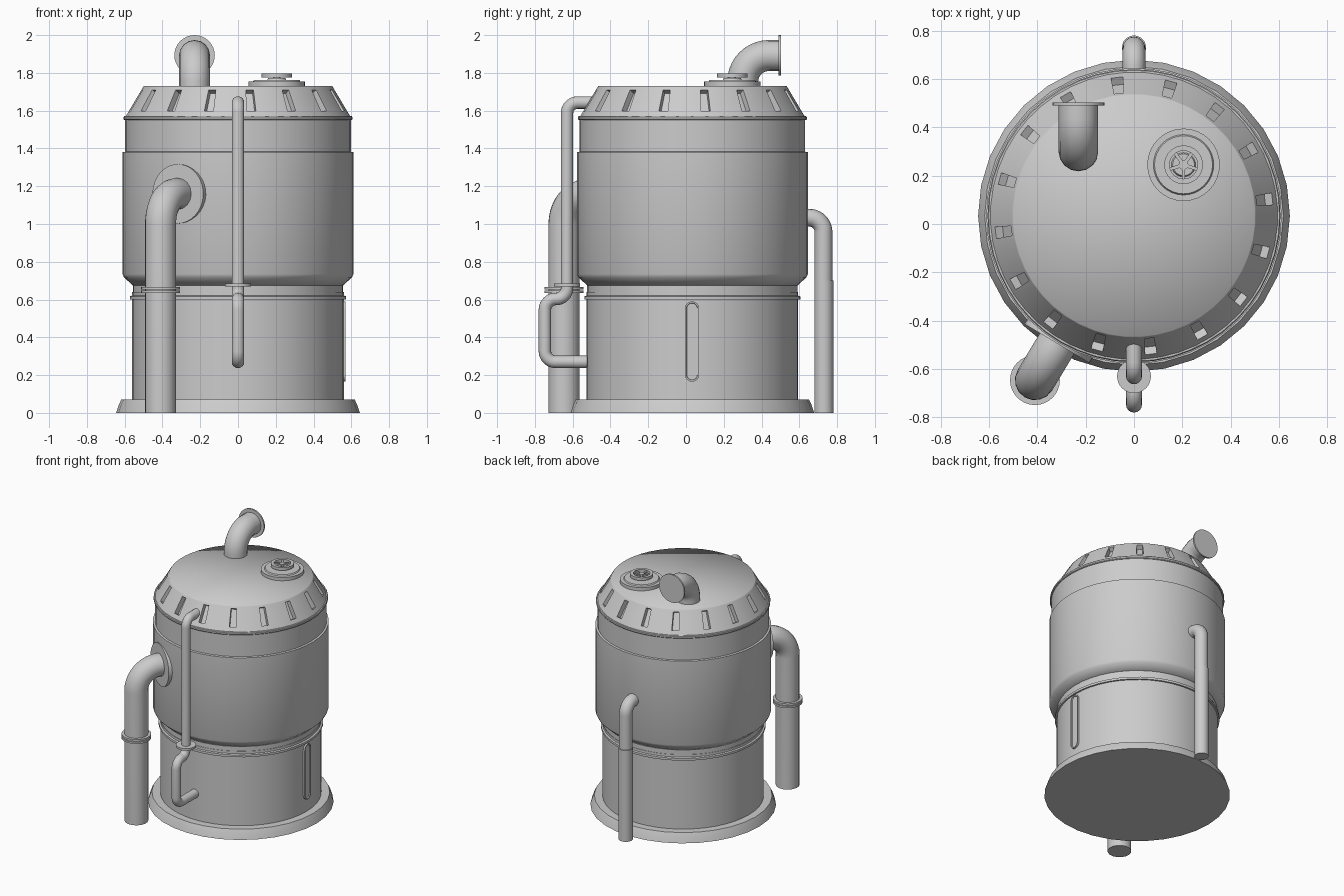
import bpy, bmesh, math
from mathutils import Vector, Matrix

if "Cube" in bpy.data.objects:
    bpy.data.objects.remove(bpy.data.objects["Cube"])

CY = 0.034          # y of the tank axis
SEG = 48            # sides of the tank
UP = Vector((0, 0, 1))


def finish(obj, angle=35):
    bpy.ops.object.select_all(action='DESELECT')
    obj.select_set(True)
    bpy.context.view_layer.objects.active = obj
    bpy.ops.object.shade_smooth_by_angle(angle=math.radians(angle))
    return obj


def to_object(name, bm, angle=35):
    bmesh.ops.recalc_face_normals(bm, faces=bm.faces[:])
    me = bpy.data.meshes.new(name)
    bm.to_mesh(me)
    bm.free()
    obj = bpy.data.objects.new(name, me)
    bpy.context.collection.objects.link(obj)
    return finish(obj, angle)


def lathe_bm(profile, seg=SEG, loc=(0, CY, 0), axis=UP, phase=0.0, closed=False):
    """Revolve (radius, height) points around an axis."""
    bm = bmesh.new()
    rings = []
    for r, h in profile:
        if r == 0:
            rings.append([bm.verts.new((0, 0, h))] * seg)
        else:
            rings.append([bm.verts.new((r * math.cos(phase + math.tau * i / seg),
                                        r * math.sin(phase + math.tau * i / seg), h))
                          for i in range(seg)])
    pairs = list(zip(rings, rings[1:]))
    if closed:
        pairs.append((rings[-1], rings[0]))
    for a, b in pairs:
        for i in range(seg):
            j = (i + 1) % seg
            bm.faces.new(list(dict.fromkeys((a[i], a[j], b[j], b[i]))))
    rot = UP.rotation_difference(Vector(axis)).to_matrix().to_4x4()
    bm.transform(Matrix.Translation(loc) @ rot)
    return bm


def lathe(name, profile, angle=35, **kw):
    return to_object(name, lathe_bm(profile, **kw), angle)


def disc(name, r, h0, h1, **kw):
    return lathe(name, [(0, h0), (r, h0), (r, h1), (0, h1)], **kw)


def pipe(name, points, radius, bend):
    """Round pipe along a path with right-angle corners rounded by bend."""
    pts = [Vector(p) for p in points]
    path = [pts[0]]
    for p0, p, p1 in zip(pts, pts[1:], pts[2:]):
        a, b = (p0 - p).normalized(), (p1 - p).normalized()
        c = p + bend * (a + b)
        for k in range(11):
            t = math.pi / 2 * k / 10
            path.append(c - bend * (b * math.cos(t) + a * math.sin(t)))
    path.append(pts[-1])
    cu = bpy.data.curves.new(name, 'CURVE')
    cu.dimensions = '3D'
    cu.bevel_depth = radius
    cu.bevel_resolution = 6
    cu.use_fill_caps = True
    sp = cu.splines.new('POLY')
    sp.points.add(len(path) - 1)
    for q, v in zip(sp.points, path):
        q.co = (*v, 1)
    obj = bpy.data.objects.new(name, cu)
    bpy.context.collection.objects.link(obj)
    bpy.ops.object.select_all(action='DESELECT')
    obj.select_set(True)
    bpy.context.view_layer.objects.active = obj
    bpy.ops.object.convert(target='MESH')
    return finish(bpy.context.view_layer.objects.active)


# Foot, skirt and tank
lathe("base_foot", [(0, 0), (0.645, 0), (0.63, 0.045), (0.618, 0.07), (0, 0.07)], seg=32)
lathe("lower_skirt", [(0, 0.05), (0.56, 0.05), (0.56, 0.64), (0, 0.64)])
lathe("skirt_band", [(0, 0.6), (0.572, 0.6), (0.572, 0.617), (0.557, 0.622),
                     (0.557, 0.69), (0, 0.69)])
lathe("tank_body", [(0, 0.675), (0.557, 0.675), (0.604, 0.718), (0.611, 0.735),
                    (0.611, 1.38), (0.597, 1.383), (0.597, 1.56), (0, 1.56)], angle=50)
lathe("lid_rim", [(0, 1.55), (0.602, 1.55), (0.606, 1.555), (0.606, 1.566),
                  (0.602, 1.571), (0, 1.571)])

# Sloped lid with sixteen recessed vents
def lid_r(z):
    return 0.595 - (z - 1.57) * 0.095 / 0.16

bm = lathe_bm([(0, 1.57)] + [(lid_r(z), z) for z in (1.57, 1.588, 1.722, 1.73)] + [(0, 1.73)],
              phase=math.radians(7) - math.pi / SEG)
bm.faces.ensure_lookup_table()
vents = [bm.faces[2 * SEG + i] for i in range(0, SEG, 3)]
bmesh.ops.recalc_face_normals(bm, faces=bm.faces[:])
bmesh.ops.inset_individual(bm, faces=vents, thickness=0.019)
deep = bmesh.ops.inset_individual(bm, faces=vents, thickness=0.002)
for f in vents:
    bmesh.ops.translate(bm, verts=f.verts[:], vec=-0.035 * f.normal)
to_object("vented_lid", bm, 62)

# Large feed pipe at front left, with wall plate and joint rings
out = Vector((-0.516, -0.856, 0)).normalized()
axis_pt = Vector((0, CY, 0))
foot = axis_pt + out * 0.794
wall = axis_pt + out * 0.56
pipe("feed_pipe", [wall + UP * 1.16, foot + UP * 1.16, foot], 0.083, 0.16)
disc("feed_wall_plate", 0.157, 0.55, 0.617, seg=32, loc=axis_pt + UP * 1.16, axis=out)
for i, z in enumerate((0.634, 0.653)):
    disc(f"feed_joint_ring_{i + 1}", 0.103, z, z + 0.014, seg=32, loc=foot)

# Thin front pipe with a jog and a joint ring
pipe("front_pipe", [(0, -0.47, 1.643), (0, -0.63, 1.643), (0, -0.63, 0.603),
                    (0, -0.747, 0.603), (0, -0.747, 0.27), (0, -0.48, 0.27)], 0.033, 0.057)
disc("front_joint_ring", 0.07, 0.67, 0.686, seg=32, loc=(0, -0.63, 0))

# Rear drain pipe with wider lower sleeve
pipe("rear_pipe", [(0, 0.6, 1.033), (0, 0.728, 1.033), (0, 0.728, 0.6)], 0.047, 0.075)
disc("rear_pipe_sleeve", 0.05, 0, 0.7, seg=24, loc=(0, 0.73, 0))

# Outlet elbow on the lid
pipe("outlet_elbow", [(-0.23, 0.3, 1.7), (-0.23, 0.3, 1.892), (-0.23, 0.495, 1.892)], 0.082, 0.14)
disc("outlet_flange", 0.107, 0.49, 0.502, seg=32, loc=(-0.23, 0, 1.893), axis=(0, 1, 0))

# Hatch with spoked handwheel
HATCH = (0.205, 0.245, 0)
lathe("hatch", [(0, 1.72), (0.15, 1.72), (0.15, 1.755), (0.125, 1.755), (0.12, 1.763),
                (0.05, 1.763), (0.045, 1.772), (0, 1.772)], seg=32, loc=HATCH)
lathe("handwheel_rim", [(0.058, 1.776), (0.08, 1.776), (0.08, 1.798), (0.058, 1.798)],
      seg=32, loc=HATCH, closed=True)
disc("handwheel_hub", 0.02, 1.76, 1.796, seg=16, loc=HATCH)
bm = bmesh.new()
for i in range(5):
    m = (Matrix.Translation((HATCH[0], HATCH[1], 1.785))
         @ Matrix.Rotation(math.tau * i / 5 - math.pi / 2, 4, 'Z')
         @ Matrix.Translation((0.038, 0, 0)) @ Matrix.Diagonal((0.05, 0.014, 0.012, 1)))
    bmesh.ops.create_cube(bm, size=1, matrix=m)
to_object("handwheel_spokes", bm)

# Rounded sight window on the right of the skirt
bm = bmesh.new()
ring = []
for k in range(26):
    end, t = divmod(k, 13)
    a = math.pi * (t / 12 + end)
    zc = 0.552 if end == 0 else 0.203
    ring.append(bm.verts.new((0.545, 0.032 + 0.038 * math.cos(a), zc + 0.038 * math.sin(a))))
face = bm.faces.new(ring)
ext = bmesh.ops.extrude_face_region(bm, geom=[face])["geom"]
bmesh.ops.translate(bm, verts=[g for g in ext if isinstance(g, bmesh.types.BMVert)],
                    vec=(0.025, 0, 0))
front = [g for g in ext if isinstance(g, bmesh.types.BMFace)][0]
bm.normal_update()
bmesh.ops.inset_individual(bm, faces=[front], thickness=0.008)
bmesh.ops.inset_individual(bm, faces=[front], thickness=0.002)
bmesh.ops.translate(bm, verts=front.verts[:], vec=(-0.007, 0, 0))
to_object("sight_window", bm)
